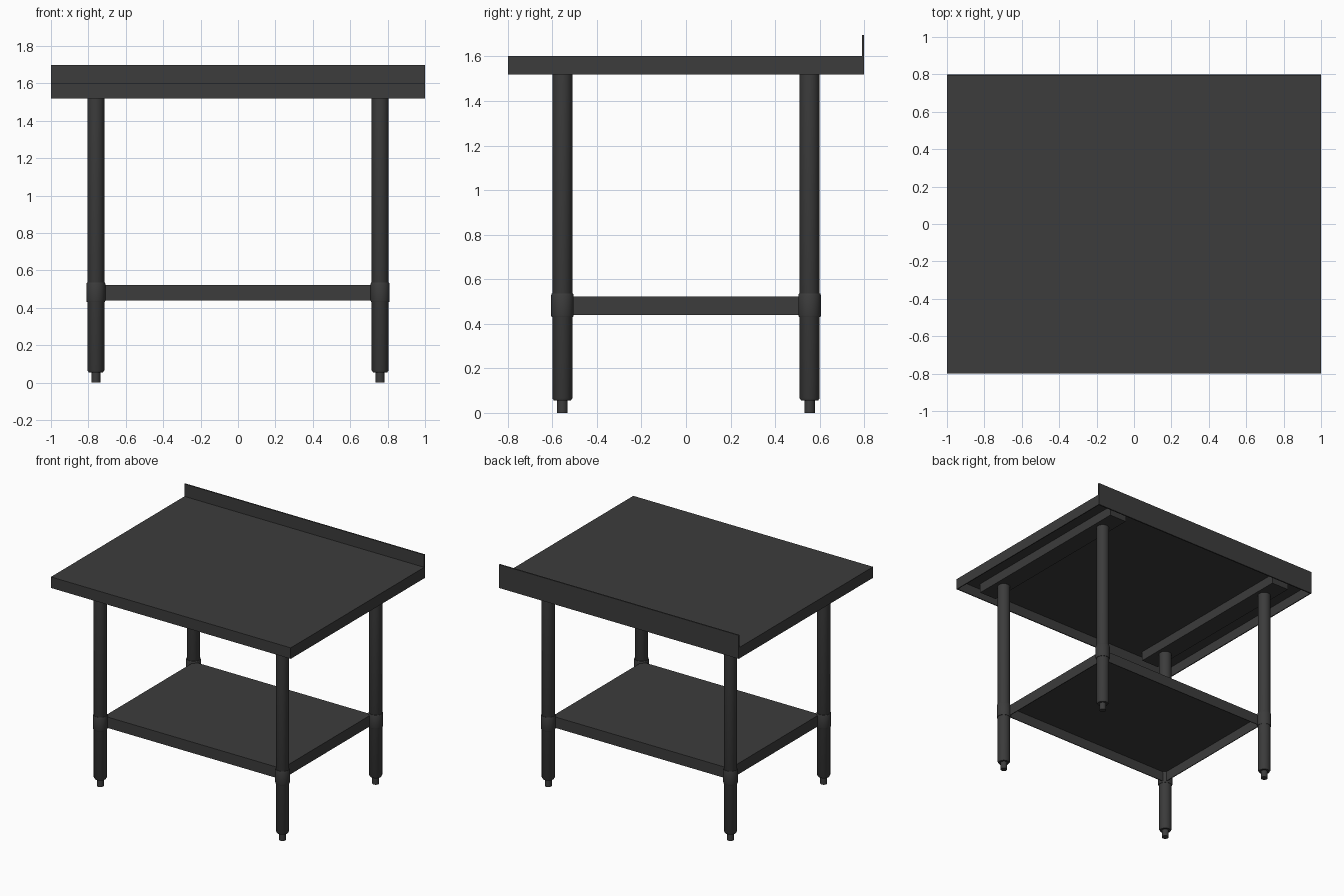
import bpy
import bmesh
import math
from mathutils import Matrix, Vector

cube = bpy.data.objects.get("Cube")
if cube:
    bpy.data.objects.remove(cube, do_unlink=True)

steel = bpy.data.materials.new("dark_steel")
steel.use_nodes = True
colour = (0.045, 0.045, 0.045, 1)
steel.diffuse_color = colour
steel.node_tree.nodes["Principled BSDF"].inputs["Base Color"].default_value = colour


def finish(name, bm):
    bmesh.ops.recalc_face_normals(bm, faces=bm.faces)
    mesh = bpy.data.meshes.new(name)
    bm.to_mesh(mesh)
    bm.free()
    mesh.materials.append(steel)
    obj = bpy.data.objects.new(name, mesh)
    bpy.context.collection.objects.link(obj)
    return obj


def box(name, low, high, wall=0):
    """Solid box, or a sheet tray open at the bottom when wall is given."""
    low, high = Vector(low), Vector(high)
    bm = bmesh.new()
    bmesh.ops.create_cube(bm, size=1, matrix=Matrix.Translation((low + high) / 2)
                          @ Matrix.Diagonal((*(high - low), 1)))
    if wall:
        bottom = [f for f in bm.faces if f.normal.z < -0.5]
        bmesh.ops.delete(bm, geom=bottom, context="FACES")
    obj = finish(name, bm)
    if wall:
        mod = obj.modifiers.new("sheet", "SOLIDIFY")
        mod.thickness = wall
        mod.offset = -1
    return obj


def turned(name, profile, x, y):
    """Turn a (radius, height) profile around an upright axis."""
    bm = bmesh.new()
    verts = [bm.verts.new((x + r, y, z)) for r, z in profile]
    edges = [bm.edges.new(pair) for pair in zip(verts, verts[1:])]
    bmesh.ops.spin(bm, geom=verts + edges, cent=(x, y, 0), axis=(0, 0, 1),
                   angle=math.tau, steps=32)
    bmesh.ops.remove_doubles(bm, verts=bm.verts, dist=0.0001)
    obj = finish(name, bm)
    bpy.ops.object.select_all(action="DESELECT")
    obj.select_set(True)
    bpy.context.view_layer.objects.active = obj
    bpy.ops.object.shade_smooth_by_angle(angle=math.radians(35))


# Worktop with its folded skirt, and the upstand at the back
box("worktop", (-1, -0.8, 1.52), (1, 0.8, 1.603), wall=0.01)
box("backsplash", (-1, 0.79, 1.52), (1, 0.8, 1.697))

# Lower shelf
box("shelf", (-0.74, -0.535, 0.44), (0.74, 0.535, 0.522), wall=0.008)

leg_x, leg_y = 0.76, 0.555
leg_profile = [(0, 0.055), (0.038, 0.055), (0.045, 0.066), (0.045, 1.53), (0, 1.53)]
foot_profile = [(0, 0), (0.024, 0), (0.024, 0.06), (0, 0.06)]
collar_profile = [(0.044, 0.43), (0.048, 0.43), (0.051, 0.438), (0.051, 0.527),
                  (0.048, 0.535), (0.044, 0.535)]

for sx, side in ((1, "left"), (-1, "right")):
    # Support rail under the worktop, joining the front and back legs
    x0, x1 = sorted((sx * 0.69, sx * 0.835))
    box(f"{side}_rail", (x0, -0.73, 1.522), (x1, 0.73, 1.595))
    # Leg, adjustable foot and shelf collar
    for sy, end in ((-1, "front"), (1, "back")):
        x, y = sx * leg_x, sy * leg_y
        turned(f"{end}_{side}_leg", leg_profile, x, y)
        turned(f"{end}_{side}_foot", foot_profile, x, y)
        turned(f"{end}_{side}_collar", collar_profile, x, y)
